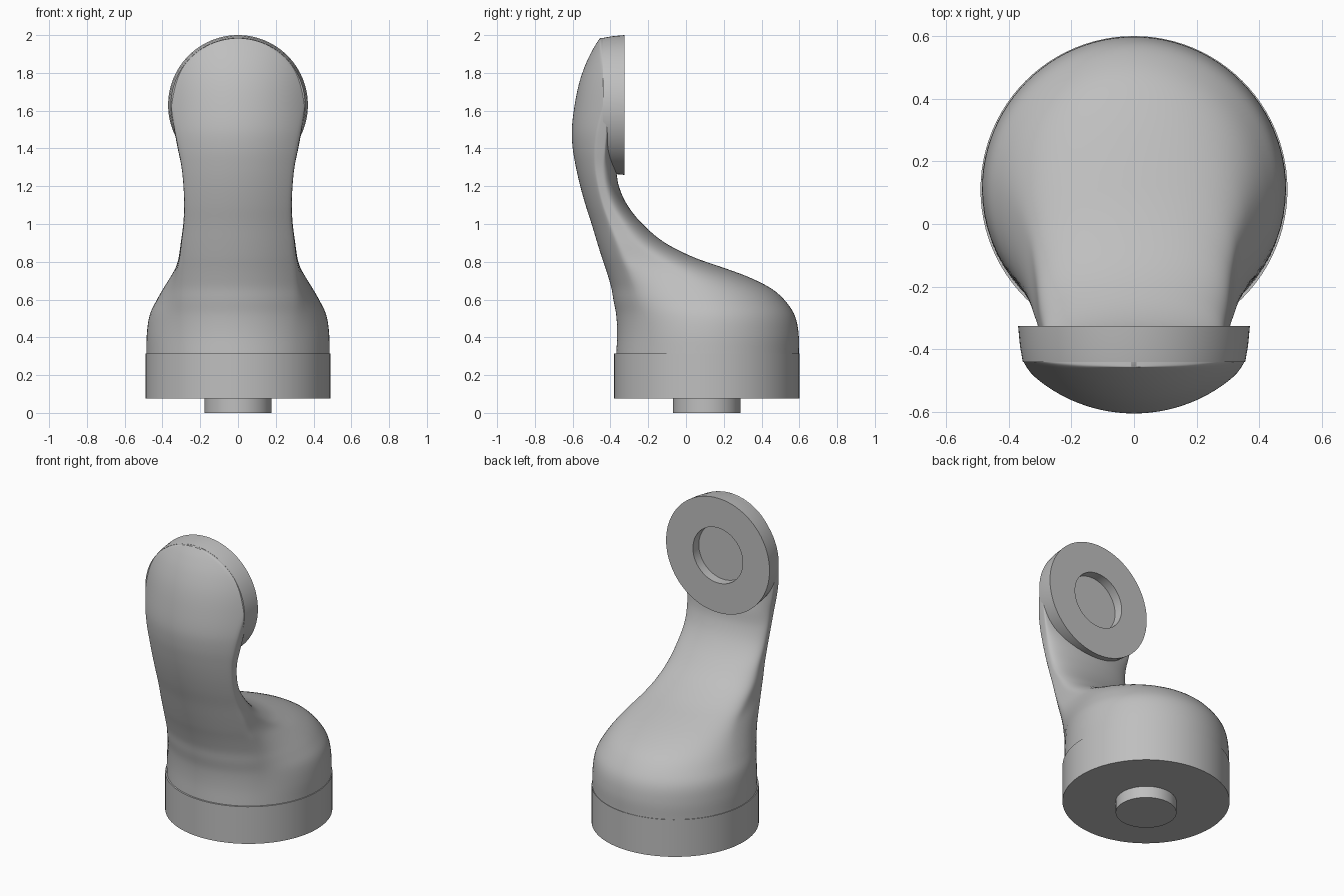
import bpy, bmesh, math
from math import sin, cos, pi, sqrt, asin
from mathutils import Matrix

cube = bpy.data.objects.get("Cube")
if cube:
    bpy.data.objects.remove(cube)

grey = bpy.data.materials.new("satin grey")
grey.use_nodes = True
color = (0.52, 0.52, 0.52, 1)
grey.diffuse_color = color
grey.node_tree.nodes["Principled BSDF"].inputs["Base Color"].default_value = color


def loft(name, rings, angle, matrix=Matrix()):
    """Skin a stack of closed rings and cap both ends."""
    bm = bmesh.new()
    loops = [[bm.verts.new(matrix @ Matrix.Translation(p).translation) for p in r] for r in rings]
    n = len(loops[0])
    for a, b in zip(loops, loops[1:]):
        for i in range(n):
            j = (i + 1) % n
            bm.faces.new((a[i], a[j], b[j], b[i]))
    bm.faces.new(loops[0][::-1])
    bm.faces.new(loops[-1])
    bmesh.ops.recalc_face_normals(bm, faces=bm.faces)
    mesh = bpy.data.meshes.new(name)
    bm.to_mesh(mesh)
    bm.free()
    mesh.materials.append(grey)
    obj = bpy.data.objects.new(name, mesh)
    bpy.context.collection.objects.link(obj)
    bpy.ops.object.select_all(action="DESELECT")
    obj.select_set(True)
    bpy.context.view_layer.objects.active = obj
    bpy.ops.object.shade_smooth_by_angle(angle=math.radians(angle))
    return obj


def lathe(name, profile, matrix, sides=96):
    """Turn a (radius, height) profile around the local z axis."""
    rings = [[(r * cos(2 * pi * i / sides), r * sin(2 * pi * i / sides), h)
              for i in range(sides)] for r, h in profile]
    return loft(name, rings, 30, matrix)


BASE_R, BASE_Y = 0.49, 0.11
DISC_Z, DISC_R = 1.63, 0.354

# Arm outline: height, front y, back y, half width, crease half width, widest y
KEYS = [
    (0.30, -.37, .598, .487, .30, .11),
    (0.42, -.365, .597, .484, .31, .11),
    (0.52, -.37, .575, .468, .32, .11),
    (0.60, -.385, .52, .43, .325, .09),
    (0.66, -.395, .45, .395, .325, .06),
    (0.72, -.412, .33, .358, .322, 0),
    (0.77, -.428, .195, .33, .318, -.08),
    (0.82, -.445, .05, .315, .308, -.17),
    (0.90, -.47, -.11, .303, .298, -.27),
    (1.00, -.50, -.23, .29, .285, -.34),
    (1.10, -.532, -.31, .285, .28, -.4),
    (1.20, -.56, -.355, .289, .284, -.43),
    (1.30, -.583, -.372, .299, .294, -.44),
    (1.40, -.60, -.395, .319, .314, -.43),
    (1.50, -.605, -.4, .338, .334, -.42),
    (1.63, -.59, -.4, .356, .353, -.42),
    (1.75, -.565, -.4, .36, .36, -.42),
    (1.85, -.53, -.4, .36, .36, -.42),
    (1.93, -.49, -.4, .36, .36, -.42),
    (1.99, -.452, -.4, .36, .36, -.42),
]


def sample(z):
    """Smooth cubic interpolation of the outline table."""
    last = len(KEYS) - 1
    k = next((i for i in range(last) if KEYS[i + 1][0] >= z), last - 1)

    def slope(i, c):
        a, b = KEYS[max(i - 1, 0)], KEYS[min(i + 1, last)]
        return (b[c] - a[c]) / (b[0] - a[0])

    p, q = KEYS[k], KEYS[k + 1]
    h = q[0] - p[0]
    t = (z - p[0]) / h
    return [(1 + 2 * t) * (1 - t) ** 2 * p[c] + t * (1 - t) ** 2 * h * slope(k, c)
            + t * t * (3 - 2 * t) * q[c] + t * t * (t - 1) * h * slope(k + 1, c)
            for c in range(1, 6)]


def section(z):
    """Shallow front arc, then elliptical sides and back, mirrored in x."""
    front, back, w, c, mid = sample(z)
    if z > DISC_Z:
        c = min(c, sqrt(max(DISC_R ** 2 - (z - DISC_Z) ** 2, 1e-4)))
        w = c * 1.001
    w = max(w, c * 1.001)
    crease = front + BASE_R - sqrt(BASE_R ** 2 - c * c)
    mid = max(mid, crease + 0.005)
    start, arc = asin(c / w), asin(c / BASE_R)
    half = []
    for i in range(16):
        a = arc * i / 16
        half.append((BASE_R * sin(a), front + BASE_R * (1 - cos(a))))
    for i in range(10):
        s = i / 10
        a = start + (pi / 2 - start) * s
        half.append((w * sin(a), mid - (mid - crease) * cos(a) / cos(start)))
    for i in range(25):
        a = pi / 2 * i / 24
        half.append((w * cos(a), mid + (back - mid) * sin(a)))
    ring = half + [(-x, y) for x, y in half[-2:0:-1]]
    # soften the crease
    n = len(ring)
    for _ in range(2):
        ring = [tuple((ring[i - 1][k] + 2 * ring[i][k] + ring[(i + 1) % n][k]) / 4
                      for k in (0, 1)) for i in range(n)]
    return [(x, y, z) for x, y in ring]


# Curved arm rising from the base to the upper joint
low = [0.30 + (DISC_Z - 0.30) * i / 70 for i in range(70)]
high = [DISC_Z + DISC_R * sin(pi / 2 * i / 20) for i in range(21)]
loft("curved_arm", [section(z) for z in low + high], 60)

# Round base and the peg beneath it
upright = Matrix.Translation((0, BASE_Y, 0))
lathe("base_collar", [(BASE_R, 0.075), (BASE_R, 0.315)], upright)
lathe("base_peg", [(0.178, 0), (0.178, 0.1)], upright)

# Upper joint disc with a round socket in its back face
facing_back = Matrix.Translation((0, 0, DISC_Z)) @ Matrix.Rotation(-pi / 2, 4, "X")
lathe("joint_disc", [(0.355, -.44), (0.364, -.39), (0.37, -.325), (0.178, -.325), (0.178, -.385)], facing_back)
